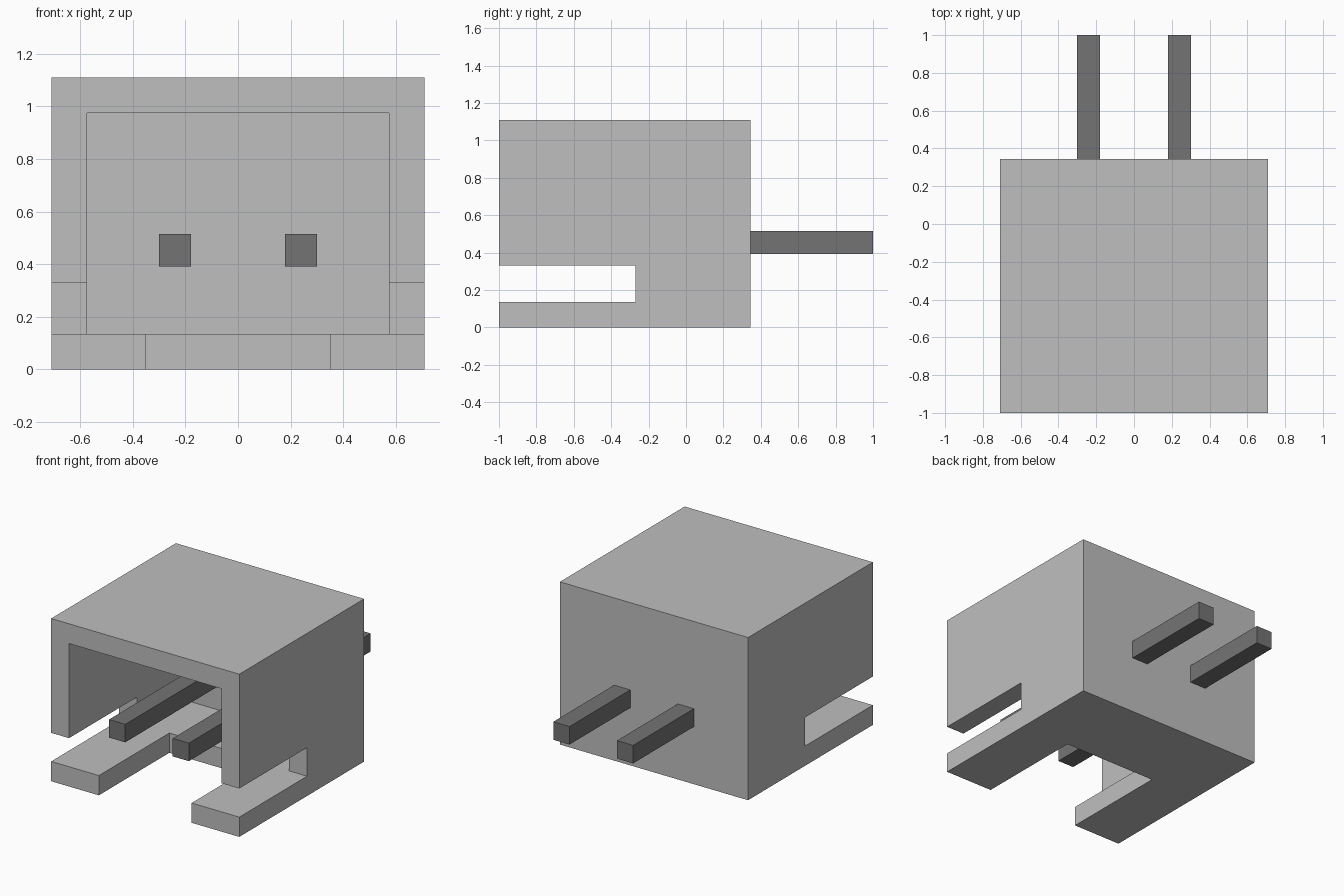
import bpy

if "Cube" in bpy.data.objects:
    bpy.data.objects.remove(bpy.data.objects["Cube"], do_unlink=True)


def make_material(name, value):
    mat = bpy.data.materials.new(name)
    mat.use_nodes = True
    color = (value, value, value, 1.0)
    mat.diffuse_color = color
    mat.node_tree.nodes["Principled BSDF"].inputs["Base Color"].default_value = color
    return mat


def box(name, x, y, z, mat):
    """Axis-aligned box from (min, max) ranges."""
    ranges = (x, y, z)
    bpy.ops.mesh.primitive_cube_add(size=1, location=[(a + b) / 2 for a, b in ranges])
    obj = bpy.context.object
    obj.name = name
    obj.scale = [b - a for a, b in ranges]
    bpy.ops.object.transform_apply(location=False, rotation=False, scale=True)
    obj.data.materials.append(mat)
    return obj


def cut(target, name, x, y, z):
    """Subtract a box from the target and discard the cutter."""
    cutter = box(name, x, y, z, target.data.materials[0])
    cutter.hide_render = True
    mod = target.modifiers.new(name, 'BOOLEAN')
    mod.operation = 'DIFFERENCE'
    mod.solver = 'EXACT'
    mod.object = cutter
    bpy.context.view_layer.objects.active = target
    bpy.ops.object.modifier_apply(modifier=mod.name)
    bpy.data.objects.remove(cutter, do_unlink=True)


housing_grey = make_material("light grey plastic", 0.52)
pin_grey = make_material("dark grey metal", 0.175)

HALF_W, FRONT, BACK, TOP, WALL = 0.71, -1.0, 0.345, 1.11, 0.135
OPEN = FRONT - 0.2  # cutters start ahead of the open front

# Housing: block hollowed from the front, with slots in both sides and the floor
housing = box("housing", (-HALF_W, HALF_W), (FRONT, BACK), (0, TOP), housing_grey)
cut(housing, "cavity_cutter", (-HALF_W + WALL, HALF_W - WALL),
    (OPEN, BACK - WALL), (WALL, TOP - WALL))
cut(housing, "side_slot_cutter", (-1, 1), (OPEN, -0.27), (WALL, 0.33))
cut(housing, "floor_slot_cutter", (-0.35, 0.35), (OPEN, -0.24), (-0.2, 0.25))

# Two square contact pins running through the back wall
for side, sign in (("left", 1), ("right", -1)):
    cx = sign * 0.24
    box(side + "_pin", (cx - 0.061, cx + 0.061), (-0.96, 1.0), (0.392, 0.515), pin_grey)
